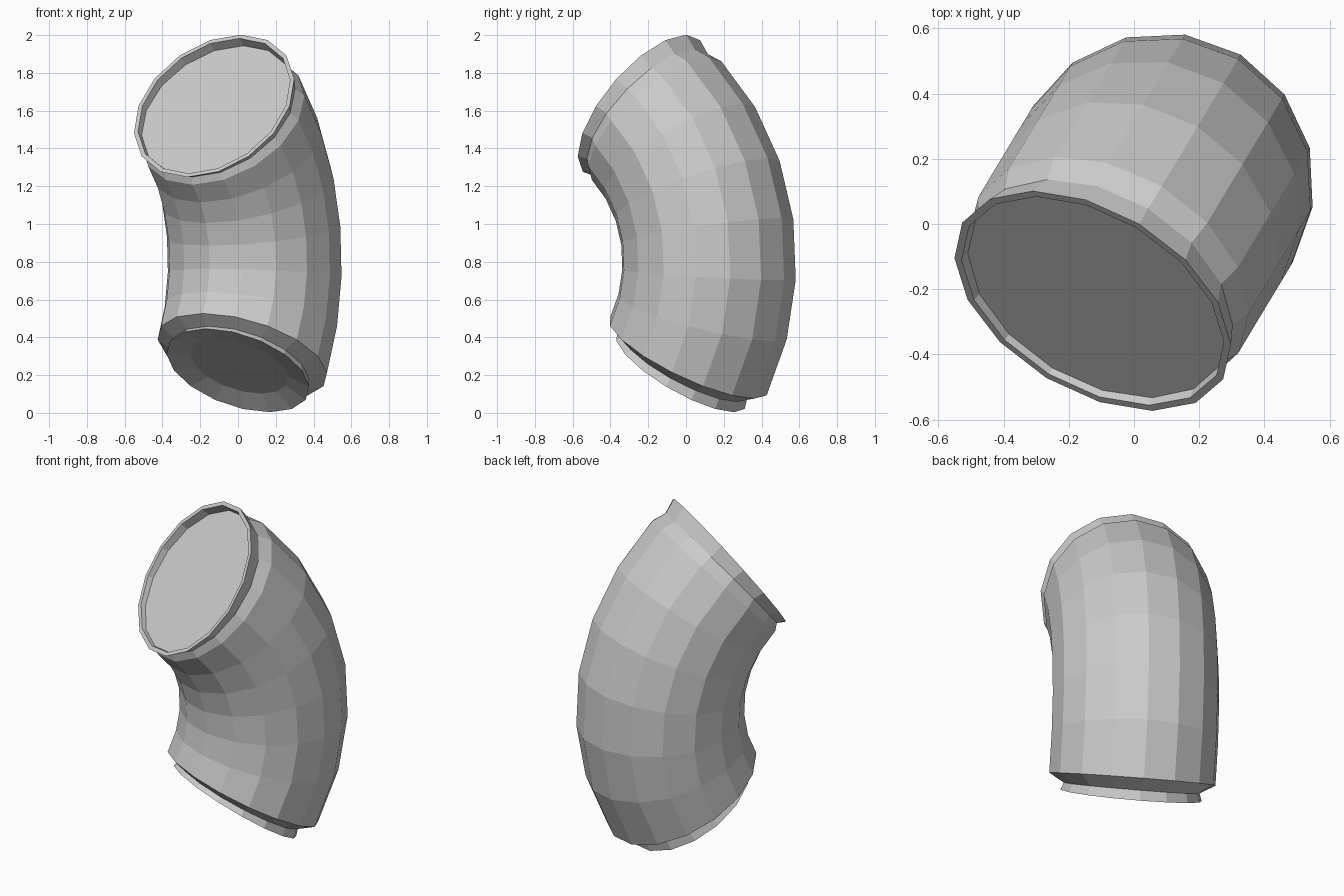
import bpy, bmesh
from math import cos, sin, pi, radians
from mathutils import Vector

cube = bpy.data.objects.get("Cube")
if cube:
    bpy.data.objects.remove(cube)

SIDES = 16
BEND = 1.025                                   # bend radius of the centre line
OUT = Vector((0.515, 0.857, 0)).normalized()   # outward direction of the bend
SIDE = Vector((OUT.y, -OUT.x, 0))              # axis of the bend
CENTRE = OUT * -0.873 + SIDE * 0.013 + Vector((0, 0, 0.798))

grey = bpy.data.materials.new("plain grey")
grey.use_nodes = True
colour = (0.6, 0.6, 0.6, 1)
grey.diffuse_color = colour
grey.node_tree.nodes["Principled BSDF"].inputs["Base Color"].default_value = colour


def ring(bm, degrees, radius):
    """One cross-section of the pipe, placed by its angle along the bend."""
    a = radians(degrees)
    spoke = OUT * cos(a) + Vector((0, 0, sin(a)))
    middle = CENTRE + spoke * BEND
    turns = [2 * pi * i / SIDES for i in range(SIDES)]
    return [bm.verts.new(middle + (spoke * cos(t) + SIDE * sin(t)) * radius) for t in turns]


def pipe(name, sections, cap_start=False, cap_end=False):
    """Skin a row of (angle, radius) sections with flat faces."""
    bm = bmesh.new()
    rings = [ring(bm, *s) for s in sections]
    for low, high in zip(rings, rings[1:]):
        for i in range(SIDES):
            j = (i + 1) % SIDES
            bm.faces.new((low[i], low[j], high[j], high[i]))
    if cap_start:
        bm.faces.new(rings[0])
    if cap_end:
        bm.faces.new(rings[-1])
    bmesh.ops.recalc_face_normals(bm, faces=bm.faces)
    mesh = bpy.data.meshes.new(name)
    bm.to_mesh(mesh)
    bm.free()
    mesh.materials.append(grey)
    obj = bpy.data.objects.new(name, mesh)
    bpy.context.collection.objects.link(obj)


# Recessed bottom plug, lip and groove
plug = [(-32.5, 0.27), (-34, 0.395), (-31.7, 0.38)]
# Bent body in six equal segments
body = [(-29 + 76 * i / 6, 0.465) for i in range(7)]
# Narrow neck, flared rim and sunken top cap
collar = [(50.3, 0.44), (53.8, 0.467), (53.8, 0.443), (51.6, 0.437)]

pipe("elbow_pipe", plug + body + collar, cap_start=True, cap_end=True)
